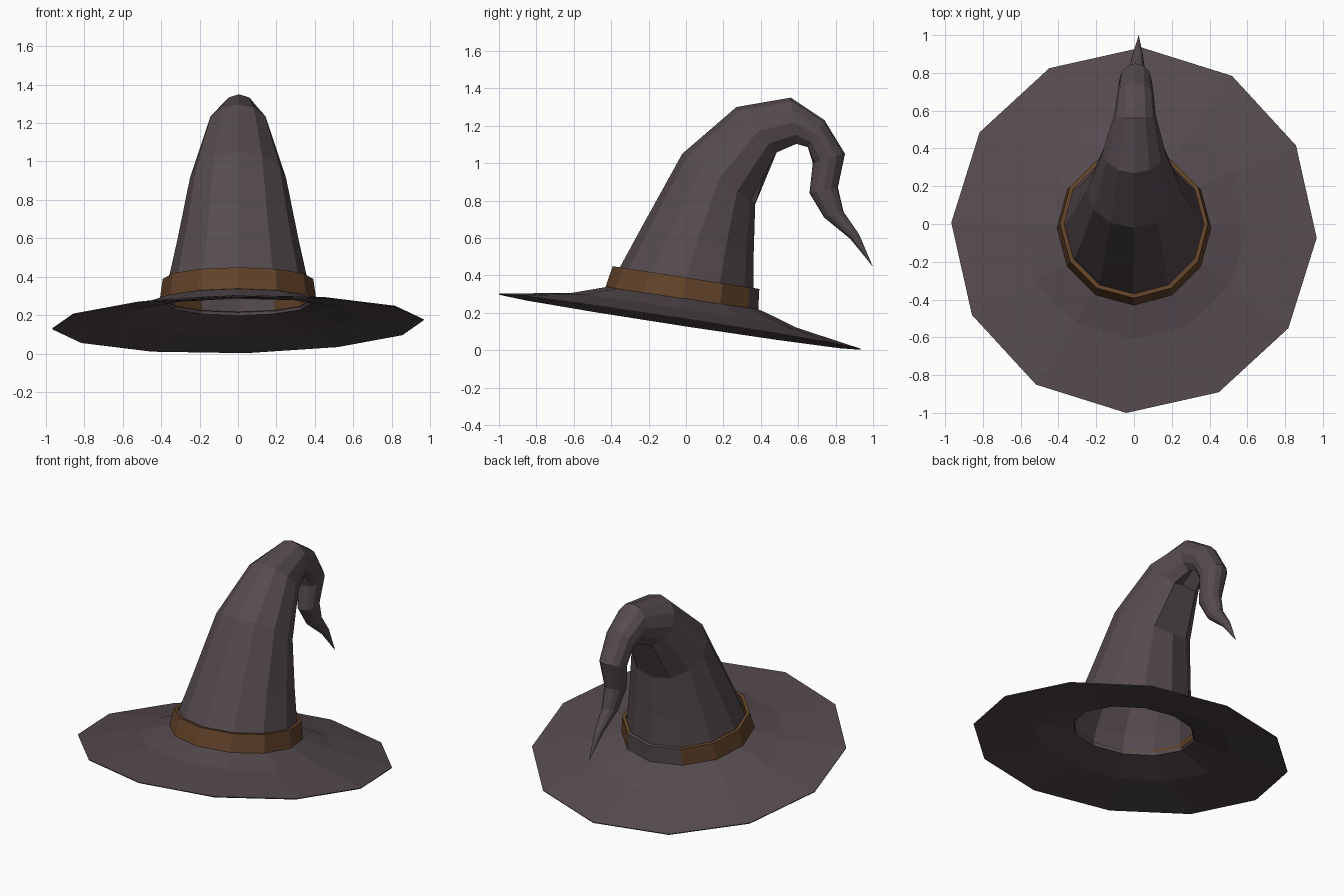
import bpy, bmesh, math

if "Cube" in bpy.data.objects:
    bpy.data.objects.remove(bpy.data.objects["Cube"])

SIDES = 12


def material(name, rgb):
    m = bpy.data.materials.new(name)
    m.diffuse_color = (*rgb, 1.0)
    m.use_nodes = True
    m.node_tree.nodes["Principled BSDF"].inputs["Base Color"].default_value = m.diffuse_color
    return m


FELT = material("dark_felt", (0.092, 0.070, 0.079))
LEATHER = material("brown_leather", (0.125, 0.057, 0.023))


def angles(offset=0.0):
    return [math.radians(k * 360 / SIDES + offset) for k in range(SIDES)]


def loft(name, rings, mats, tip=None, closed=False):
    """Skin a list of vertex rings; finish with a tip or join last to first."""
    bm = bmesh.new()
    loops = [[bm.verts.new(p) for p in ring] for ring in rings]
    pairs = list(zip(loops, loops[1:]))
    if closed:
        pairs.append((loops[-1], loops[0]))
    for a, b in pairs:
        for i in range(SIDES):
            j = (i + 1) % SIDES
            bm.faces.new((a[i], a[j], b[j], b[i]))
    if tip:
        t = bm.verts.new(tip)
        for i in range(SIDES):
            bm.faces.new((loops[-1][i], loops[-1][(i + 1) % SIDES], t))
    bmesh.ops.recalc_face_normals(bm, faces=bm.faces)
    me = bpy.data.meshes.new(name)
    bm.to_mesh(me)
    bm.free()
    for m in mats:
        me.materials.append(m)
    ob = bpy.data.objects.new(name, me)
    bpy.context.collection.objects.link(ob)
    return ob


# Brim: thin tilted disc with a raised inner edge and an open centre
def brim_ring(r, height, slope, cy=0.0, offset=0.0, twist=0.0):
    pts = []
    for a in angles(offset):
        x, y = r * math.cos(a), cy + r * math.sin(a)
        pts.append((x, y, height - slope * y + twist * x))
    return pts


loft("brim", [
    brim_ring(0.375, 0.283, 0.160),
    brim_ring(0.43, 0.268, 0.160),
    brim_ring(0.60, 0.212, 0.155, -0.01, -1.2, 0.01),
    brim_ring(0.968, 0.150, 0.153, -0.033, -2.4, 0.018),
    brim_ring(0.966, 0.144, 0.153, -0.033, -2.4, 0.018),
    brim_ring(0.60, 0.192, 0.155, -0.01, -1.2, 0.01),
    brim_ring(0.375, 0.258, 0.160),
], [FELT], closed=True)

# Crown: cross-sections along the bend
# front y, front z, back y, back z, half width, centre x, inward pull of back
sections = [
    (-0.390, 0.325, 0.375, 0.21, 0.380, 0.0, 0),
    (-0.355, 0.44, 0.360, 0.33, 0.362, 0.0, 0),
    (-0.230, 0.67, 0.362, 0.52, 0.315, 0.0, 0),
    (-0.020, 1.05, 0.370, 0.78, 0.250, 0.0, 0),
    (0.270, 1.30, 0.500, 1.04, 0.165, 0.0, 0.35),
    (0.560, 1.35, 0.592, 1.085, 0.110, 0.005, 0.55),
    (0.740, 1.23, 0.645, 1.075, 0.095, 0.008, 0.40),
    (0.850, 1.05, 0.678, 1.00, 0.085, 0.008, 0),
    (0.812, 0.87, 0.660, 0.84, 0.065, 0.010, 0),
    (0.842, 0.74, 0.738, 0.71, 0.048, 0.014, 0),
    (0.925, 0.62, 0.878, 0.595, 0.026, 0.020, 0),
]
crown_rings = []
for fy, fz, by, bz, w, cx, pull in sections:
    ring = []
    for a in angles():
        s = math.sin(a)
        if s > 0.99:
            s -= pull
        ring.append((cx + w * math.cos(a),
                     (fy + by) / 2 + s * (by - fy) / 2,
                     (fz + bz) / 2 + s * (bz - fz) / 2))
    crown_rings.append(ring)
loft("crown", crown_rings, [FELT], tip=(0.025, 1.0, 0.445))


# Hat band: tilted collar with a felt patch at the back
def band_ring(r, cy, height):
    return [(r * math.cos(a), cy + r * math.sin(a),
             height - 0.155 * r * math.sin(a)) for a in angles()]


band = loft("hat_band", [
    band_ring(0.408, -0.022, 0.275),
    band_ring(0.392, 0.0, 0.388),
    band_ring(0.370, 0.0, 0.388),
    band_ring(0.375, -0.01, 0.275),
], [LEATHER, FELT], closed=True)
for f in band.data.polygons:
    if f.center.y > 0.3 and abs(f.center.x) < 0.15:
        f.material_index = 1
